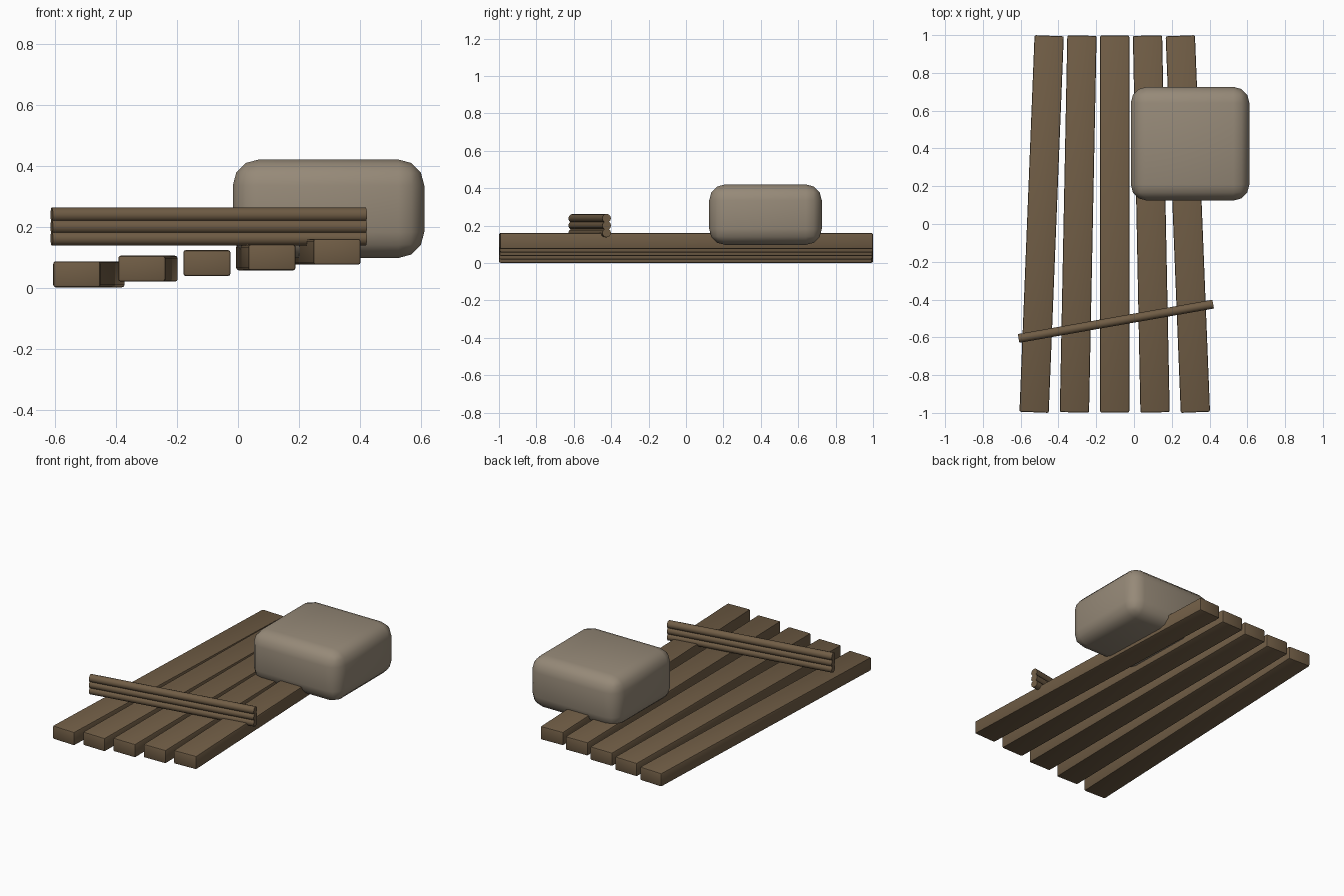
import bpy
import math

if "Cube" in bpy.data.objects:
    bpy.data.objects.remove(bpy.data.objects["Cube"])


def make_material(name, rgb):
    mat = bpy.data.materials.new(name)
    mat.diffuse_color = (*rgb, 1.0)
    mat.use_nodes = True
    mat.node_tree.nodes["Principled BSDF"].inputs["Base Color"].default_value = mat.diffuse_color
    return mat


wood = make_material("brown wood", (0.162, 0.109, 0.060))
stone = make_material("warm grey stone", (0.305, 0.252, 0.188))


def finish(obj, name, mat, bevel, segments, angle):
    obj.name = name
    obj.data.materials.append(mat)
    if bevel:
        mod = obj.modifiers.new("rounded edges", "BEVEL")
        mod.width = bevel
        mod.segments = segments
        bpy.ops.object.modifier_apply(modifier=mod.name)
    bpy.ops.object.shade_smooth_by_angle(angle=math.radians(angle))


def block(name, size, location, mat, bevel, segments, turn=0.0, angle=30):
    bpy.ops.mesh.primitive_cube_add(size=1, location=location)
    obj = bpy.context.object
    obj.scale = size
    bpy.ops.object.transform_apply(location=False, rotation=False, scale=True)
    finish(obj, name, mat, bevel, segments, angle)
    obj.rotation_euler.z = turn


# Five planks, fanned slightly and each a step higher than the last
for i in range(5):
    block(f"plank_{i + 1}", (0.155, 1.995, 0.085),
          (-0.102 + 0.1935 * (i - 2), 0, 0.0435 + 0.0185 * i),
          wood, 0.008, 2, turn=0.02 * (i - 2))

# Three stacked rods lying across the planks
for i in range(3):
    bpy.ops.mesh.primitive_cylinder_add(
        vertices=12, radius=0.0235, depth=1.046,
        location=(-0.096, -0.515, 0.161 + 0.039 * i),
        rotation=(0, math.pi / 2, math.radians(10)))
    finish(bpy.context.object, f"cross_rod_{i + 1}", wood, 0, 0, 40)

# Rounded boulder resting on the higher planks
block("boulder", (0.628, 0.602, 0.323), (0.297, 0.425, 0.2585),
      stone, 0.085, 3, angle=60)
